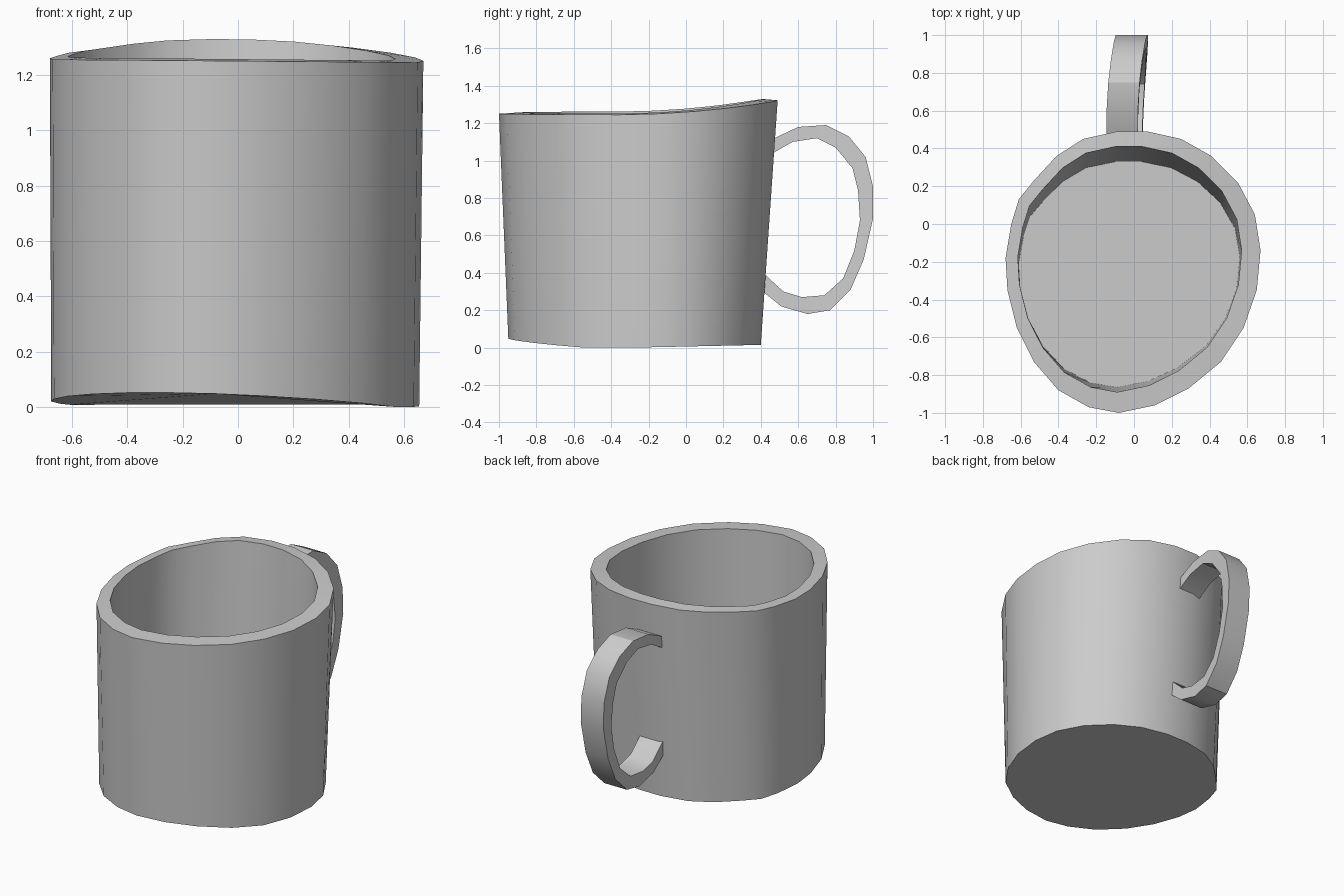
import bpy
import bmesh
import math

default_cube = bpy.data.objects.get("Cube")
if default_cube:
    bpy.data.objects.remove(default_cube, do_unlink=True)

# Single ceramic colour
ceramic = bpy.data.materials.new("grey_ceramic")
ceramic.use_nodes = True
colour = (0.6, 0.6, 0.6, 1)
ceramic.diffuse_color = colour
ceramic.node_tree.nodes["Principled BSDF"].inputs["Base Color"].default_value = colour


def loft(name, rings):
    """Skin a list of equal closed rings and cap both ends."""
    bm = bmesh.new()
    loops = [[bm.verts.new(point) for point in ring] for ring in rings]
    for lower, upper in zip(loops, loops[1:]):
        for i in range(len(lower)):
            j = (i + 1) % len(lower)
            bm.faces.new((lower[i], lower[j], upper[j], upper[i]))
    bm.faces.new(loops[0][::-1])
    bm.faces.new(loops[-1])
    bmesh.ops.recalc_face_normals(bm, faces=bm.faces)
    mesh = bpy.data.meshes.new(name)
    bm.to_mesh(mesh)
    bm.free()
    mesh.materials.append(ceramic)
    obj = bpy.data.objects.new(name, mesh)
    bpy.context.collection.objects.link(obj)
    bpy.ops.object.select_all(action="DESELECT")
    obj.select_set(True)
    bpy.context.view_layer.objects.active = obj
    bpy.ops.object.shade_smooth_by_angle(angle=math.radians(30))
    return obj


# Hand-shaped, slightly egg-like rim outline
rim = [(-.08, -1), (.11, -.96), (.29, -.87), (.46, -.73), (.58, -.55), (.65, -.35),
       (.67, -.14), (.64, .05), (.55, .22), (.41, .36), (.25, .45), (.07, .49),
       (-.09, .49), (-.27, .45), (-.41, .36), (-.53, .23), (-.61, .13), (-.65, 0),
       (-.68, -.18), (-.67, -.35), (-.62, -.55), (-.53, -.73), (-.4, -.88), (-.24, -.97)]


def fit(left, right, front, back):
    """Stretch the rim outline into new limits."""
    xs, ys = zip(*rim)
    sx = (right - left) / (max(xs) - min(xs))
    sy = (back - front) / (max(ys) - min(ys))
    return [(left + (x - min(xs)) * sx, front + (y - min(ys)) * sy) for x, y in rim]


def rim_height(x, y):
    """The rim sweeps up towards the handle."""
    rise = max(0, (y + .4) / .88)
    return 1.25 + .07 * rise ** 2 - .008 * x


def base_height(x, y):
    """The underside lifts at its front right corner."""
    dx, dy = x / .67, (y + .27) / .68
    return .05 * max(0, -.45 * dx - .9 * dy) + .015 * max(0, dy)


base = [(x, y, base_height(x, y)) for x, y in fit(-.675, .655, -.95, .4)]
outer_rim = [(x, y, rim_height(x, y)) for x, y in rim]
inner_rim = [(x, y, rim_height(ox, oy) + .007)
             for (x, y), (ox, oy) in zip(fit(-.615, .57, -.89, .41), rim)]
floor = [(x, y, .1) for x, y in fit(-.61, .56, -.865, .33)]
loft("mug_body", [base, outer_rim, inner_rim, floor])

# Handle: outer and inner side profiles, from the top joint to the bottom joint
outer_arc = [(.43, 1.1), (.6, 1.18), (.75, 1.19), (.87, 1.13), (.96, 1.02), (1, .86),
             (1, .69), (.95, .47), (.88, .31), (.77, .2), (.65, .18), (.51, .22), (.38, .325)]
inner_arc = [(.43, 1.02), (.57, 1.1), (.7, 1.12), (.8, 1.07), (.89, .96), (.92, .84),
             (.93, .68), (.9, .52), (.84, .37), (.74, .28), (.62, .27), (.52, .3), (.38, .43)]


def handle_point(y, z, side):
    """The handle bends gently to the left as it leaves the body."""
    bend = .042 * ((y - .45) / .55) ** 2 + .03 * (1 - z)
    return (-.06 + bend + side * .083, y, z)


sections = [[handle_point(*o, -1), handle_point(*o, 1), handle_point(*i, 1), handle_point(*i, -1)]
            for o, i in zip(outer_arc, inner_arc)]
loft("handle", sections)
